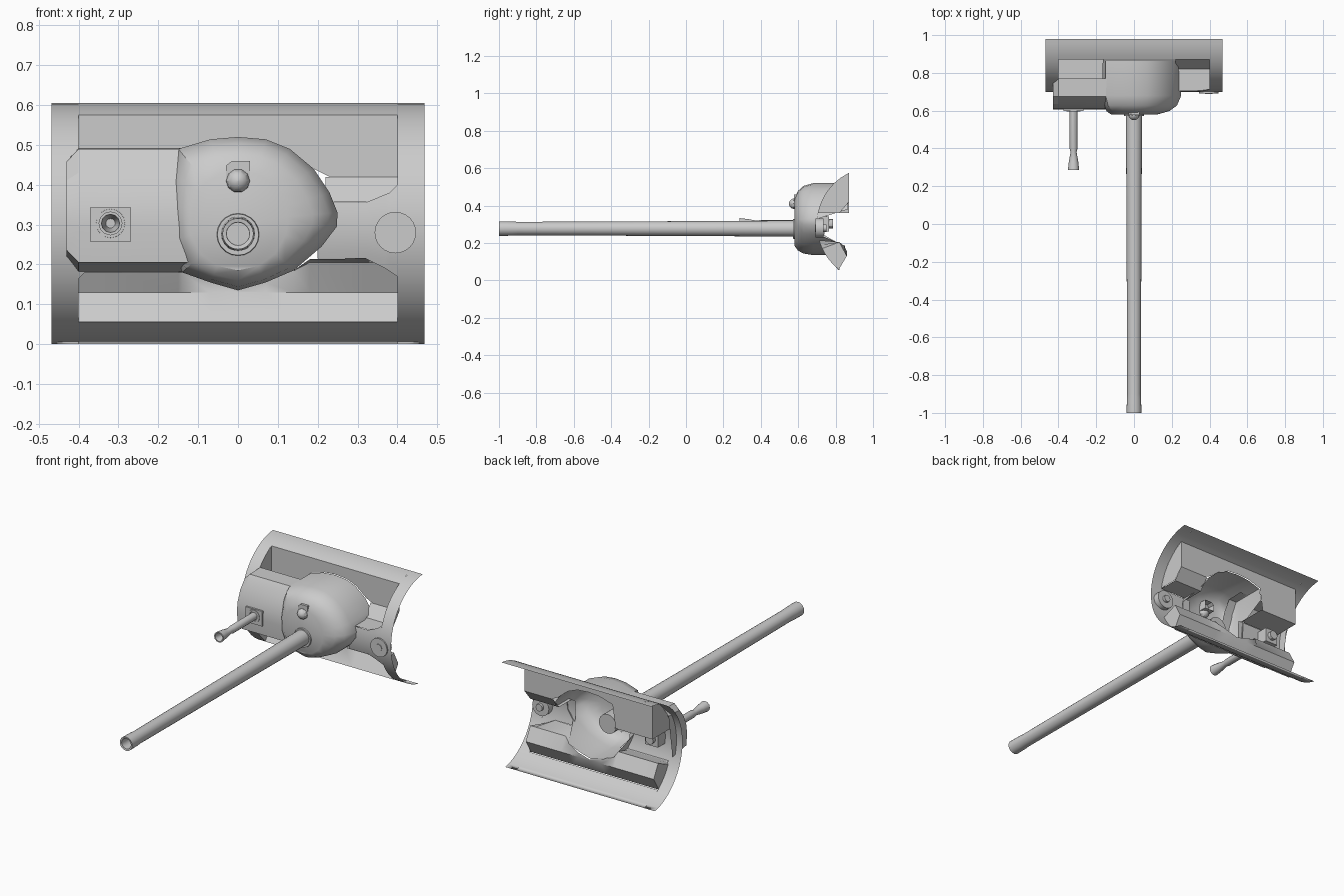
import bpy, bmesh, math
from mathutils import Vector

if "Cube" in bpy.data.objects:
    bpy.data.objects.remove(bpy.data.objects["Cube"])

grey = bpy.data.materials.new("painted_steel")
grey.diffuse_color = (0.6, 0.6, 0.6, 1)
grey.use_nodes = True
grey.node_tree.nodes["Principled BSDF"].inputs["Base Color"].default_value = grey.diffuse_color


def finish(name, bm, angle=30):
    bmesh.ops.remove_doubles(bm, verts=bm.verts, dist=0.0005)
    bmesh.ops.recalc_face_normals(bm, faces=bm.faces)
    me = bpy.data.meshes.new(name)
    bm.to_mesh(me)
    bm.free()
    ob = bpy.data.objects.new(name, me)
    bpy.context.collection.objects.link(ob)
    me.materials.append(grey)
    bpy.context.view_layer.objects.active = ob
    ob.select_set(True)
    bpy.ops.object.shade_smooth_by_angle(angle=math.radians(angle))
    ob.select_set(False)
    return ob


def loft(bm, rows, closed=False):
    """Skin equal-length rows of points."""
    vs = [[bm.verts.new(p) for p in r] for r in rows]
    n = len(vs[0])
    for a, b in zip(vs, vs[1:]):
        for i in range(n if closed else n - 1):
            j = (i + 1) % n
            bm.faces.new((a[i], a[j], b[j], b[i]))
    return vs


def lathe(name, x, z, prof, n=16):
    """Spin (y, radius) points round an axis along y."""
    bm = bmesh.new()
    ang = [2 * math.pi * i / n for i in range(n)]
    vs = loft(bm, [[(x + r * math.cos(a), y, z + r * math.sin(a)) for a in ang]
                   for y, r in prof], True)
    bm.faces.new(vs[0])
    bm.faces.new(vs[-1])
    return finish(name, bm)


def box(name, lo, hi):
    bm = bmesh.new()
    bmesh.ops.create_cube(bm, size=1)
    for v in bm.verts:
        v.co = [(l + h) / 2 + c * (h - l) for l, h, c in zip(lo, hi, v.co)]
    return finish(name, bm)


def interp(x, pts):
    if x <= pts[0][0]:
        return pts[0][1]
    for (a, u), (b, v) in zip(pts, pts[1:]):
        if x <= b:
            return u + (v - u) * (x - a) / (b - a)
    return pts[-1][1]


# Half-round shield section: y as a function of height
CY, CZ, R = 1.005, 0.30, 0.306


def shield_y(z):
    return CY - math.sqrt(max(R * R - (z - CZ) ** 2, 0.00002))


def patch(bm, xs, lo, hi, n):
    rows = []
    for x in xs:
        a0, a1 = [math.asin(max(-1, min(1, (f(x) - CZ) / R))) for f in (lo, hi)]
        angs = [a0 + (a1 - a0) * i / n for i in range(n + 1)]
        rows.append([(x, CY - R * math.cos(a), CZ + R * math.sin(a)) for a in angs])
    loft(bm, rows)


def const(v):
    return lambda x: v


# Band edges left and right of the dome
def band_hi(x):
    return interp(x, [(-.4, .36), (.32, .355), (.38, .38), (.4, .4)])


def band_lo(x):
    return interp(x, [(-.4, .165), (-.385, .18), (-.15, .18), (.2, .215),
                      (.32, .215), (.37, .19), (.4, .17)])


bm = bmesh.new()
for s in (-1, 1):
    patch(bm, (s * .4, s * .468), const(0.0), const(.605), 28)
patch(bm, (-.4, .4), const(.575), const(.605), 5)
patch(bm, (-.4, .4), const(0.0), const(.055), 4)
patch(bm, (-.4, -.385, -.14), band_lo, band_hi, 8)
patch(bm, (.2, .32, .37, .38, .4), band_lo, band_hi, 8)
finish("curved_shield", bm)

# Dome outline in (x, z), clockwise from upper left
OUT = [(-.15, .49), (-.07, .514), (0, .52), (.07, .514), (.13, .49), (.19, .44),
       (.23, .38), (.25, .33), (.248, .295), (.21, .245), (.14, .185), (.07, .155),
       (0, .135), (-.07, .155), (-.14, .18), (-.165, .26), (-.17, .35), (-.165, .43)]
TOP = OUT[:7]
BOT = OUT[14:9:-1] + [(.21, .245)]

bm = bmesh.new()
front = []
for x, z in OUT:
    d = Vector((x, z - .31)).normalized() * .125
    front.append((d.x, d.y + .31))


def ring(t, y):
    return [(a + (c - a) * t, y, b + (d - b) * t) for (a, b), (c, d) in zip(front, OUT)]


back = [(x, .865 if z > .36 else .85 if z < .2 else shield_y(z) + .005, z) for x, z in OUT]
vs = loft(bm, [ring(0, .58), ring(.5, .598), ring(.82, .627), ring(1, .68), back], True)
bm.faces.new(vs[0])
finish("mantlet_dome", bm, 35)

# Side housing running from the dome to the left end
prof = [(.77, .492), (.675, .49), (.635, .43), (.61, .35), (.605, .29), (.61, .205), (.735, .18)]
bm = bmesh.new()
end = [(y, .345 + (z - .345) * .78) for y, z in prof]
rows = [[(x, y, z) for y, z in p] for x, p in ((-.1, prof), (-.4, prof), (-.43, end))]
vs = loft(bm, rows)
bm.faces.new(vs[-1])
finish("side_housing", bm, 25)

# Upper recess: back wall above the dome, floor and end walls
bm = bmesh.new()
wall_x = [-.4, -.17] + [x for x, z in TOP] + [.245, .4]


def wall_low(x):
    if x < -.16:
        return .36
    return .42 if x > .2 else interp(x, TOP)


loft(bm, [[(x, .871, wall_low(x)), (x, .871, .575)] for x in wall_x])
loft(bm, [[(x, .705, .36), (x, .871, .36)] for x in (-.4, -.16)])
loft(bm, [[(x, .705, .357), (x, .82, .357), (x, .871, .42)] for x in (.22, .4)])
for x, back_pts in ((-.4, [(.871, .36)]), (.4, [(.871, .42), (.82, .36)])):
    zs = [.575 - .215 * i / 8 for i in range(9)]
    pts = [(x, shield_y(z), z) for z in zs] + [(x, y, z) for y, z in back_pts[::-1]]
    if x > 0:
        pts = [(x, shield_y(z), z) for z in zs] + [(x, .82, .36), (x, .871, .42)]
    bm.faces.new([bm.verts.new(p) for p in pts])
finish("upper_recess", bm)

# Lower trough, cut away under the dome, with end walls
bm = bmesh.new()
rows = []
for x in [-.4, -.385, -.15] + [p[0] for p in BOT[:-1]] + [.18, .32, .37, .4]:
    zl = band_lo(x)
    if -.15 < x < .17:
        zb = interp(x, BOT)
        y = .86 if zb < .16 else .845
        p = [(y, zb), (y, zb - .001), (.86, min(.13, zb - .004)), (.815, .055)]
    else:
        p = [(shield_y(zl), zl), (.82, .205), (.86, .13), (.815, .055)]
    rows.append([(x, y, z) for y, z in p])
loft(bm, rows)
for r in (rows[0], rows[-1]):
    x, z0 = r[0][0], r[0][2]
    zs = [.055 + (z0 - .055) * i / 6 for i in range(6)]
    bm.faces.new([bm.verts.new(p) for p in r + [(x, shield_y(z), z) for z in zs]])
finish("lower_trough", bm, 40)

# Main barrel with open bore
lathe("gun_barrel", 0, .277, [(-.6, .028), (-.998, .029), (-1, .039), (-.93, .038),
                              (-.9, .036), (.1, .040), (.58, .043), (.70, .043)], 20)
lathe("barrel_collar", 0, .275, [(.572, .044), (.572, .052), (.585, .054), (.70, .054)], 20)

# Secondary gun, its mounting plate and rear block
lathe("coaxial_barrel", -.32, .303, [(.36, .012), (.286, .023), (.286, .030), (.33, .025),
                                     (.38, .016), (.40, .021), (.62, .021)], 12)
lathe("coaxial_ring", -.32, .303, [(.606, .024), (.596, .026), (.596, .036), (.61, .037)], 16)
box("coaxial_plate", (-.372, .599, .258), (-.268, .62, .343))
box("coaxial_mount", (-.36, .68, .262), (-.28, .765, .342))
lathe("coaxial_rear_cap", -.32, .303, [(.76, .025), (.785, .025)], 12)

# Sight ball and its hood
lathe("sight_ball", 0, .41, [(.58 - .03 * math.cos(a), max(.001, .03 * math.sin(a)))
                             for a in [math.pi * i / 8 for i in range(9)]], 10)
bm = bmesh.new()
hood = [(-.03, .41), (-.03, .448), (-.015, .46), (.03, .46), (.03, .41)]
vs = loft(bm, [[(x, y, z) for x, z in hood] for y in (.578, .63)], True)
bm.faces.new(vs[0])
finish("sight_hood", bm)

# Trunnion disc on the right, seen from both sides
lathe("trunnion_disc", .395, .28, [(.692, .052), (.735, .052)], 24)
lathe("trunnion_pin", .395, .28, [(.689, .02), (.75, .02)], 16)
